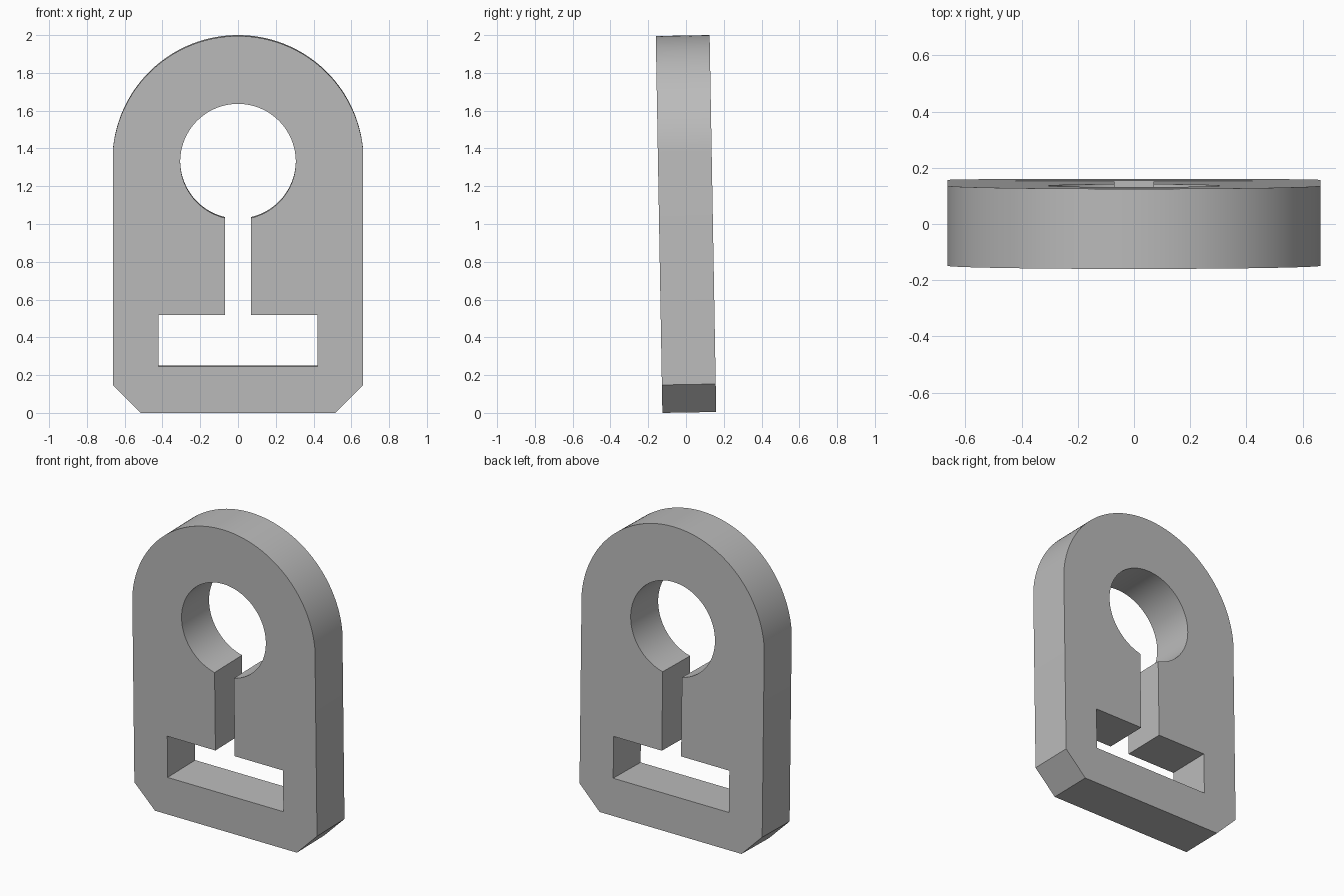
import bpy, bmesh, math

cube = bpy.data.objects.get("Cube")
if cube:
    bpy.data.objects.remove(cube, do_unlink=True)

# Dimensions, measured from the middle of the plate
HALF_W, HALF_H, HALF_T = 0.663, 0.9977, 0.1425
DOME_R, HOLE_R = 0.665, 0.306
ARC_Z = HALF_H - DOME_R
CHAMFER = 0.148
SLOT_W = 0.07
WINDOW_W, WINDOW_LOW, WINDOW_HIGH = 0.42, -0.7525, -0.48
TILT = math.radians(1.0)


def arc(radius, start, end, steps):
    """Points on an arc about the dome centre; angles run clockwise from the top."""
    angles = [start + (end - start) * i / steps for i in range(steps + 1)]
    return [(radius * math.sin(a), ARC_Z + radius * math.cos(a)) for a in angles]


# Half outline: dome, side, chamfer, window, slot, round hole
outline = arc(DOME_R, 0, math.asin(HALF_W / DOME_R), 40)
outline += [(HALF_W, CHAMFER - HALF_H), (HALF_W - CHAMFER, -HALF_H), (0, -HALF_H)]
outline += [(0, WINDOW_LOW), (WINDOW_W, WINDOW_LOW),
            (WINDOW_W, WINDOW_HIGH), (SLOT_W, WINDOW_HIGH)]
outline += arc(HOLE_R, math.pi - math.asin(SLOT_W / HOLE_R), 0, 40)

# Extrude the half plate and open it along the centre line
bm = bmesh.new()
face = bm.faces.new([bm.verts.new((x, -HALF_T, z)) for x, z in outline])
result = bmesh.ops.extrude_face_region(bm, geom=[face], use_keep_orig=True)
for v in result["geom"]:
    if isinstance(v, bmesh.types.BMVert):
        v.co.y = HALF_T
seam = [f for f in bm.faces if all(abs(v.co.x) < 1e-5 for v in f.verts)]
bmesh.ops.delete(bm, geom=seam, context="FACES")
bmesh.ops.recalc_face_normals(bm, faces=bm.faces)
mesh = bpy.data.meshes.new("keyhole_plate")
bm.to_mesh(mesh)
bm.free()

plate = bpy.data.objects.new("keyhole_plate", mesh)
bpy.context.collection.objects.link(plate)

# Mirror to the full plate, leaning slightly forward
mirror = plate.modifiers.new("mirror", "MIRROR")
mirror.use_clip = True
plate.location.z = 1.0
plate.rotation_euler.x = TILT

# Grey material
grey = bpy.data.materials.new("plain_grey")
grey.use_nodes = True
colour = (0.5, 0.5, 0.5, 1.0)
grey.diffuse_color = colour
grey.node_tree.nodes["Principled BSDF"].inputs["Base Color"].default_value = colour
mesh.materials.append(grey)

# Smooth curved walls, sharp rims
bpy.ops.object.select_all(action="DESELECT")
plate.select_set(True)
bpy.context.view_layer.objects.active = plate
bpy.ops.object.shade_smooth_by_angle(angle=math.radians(20))
